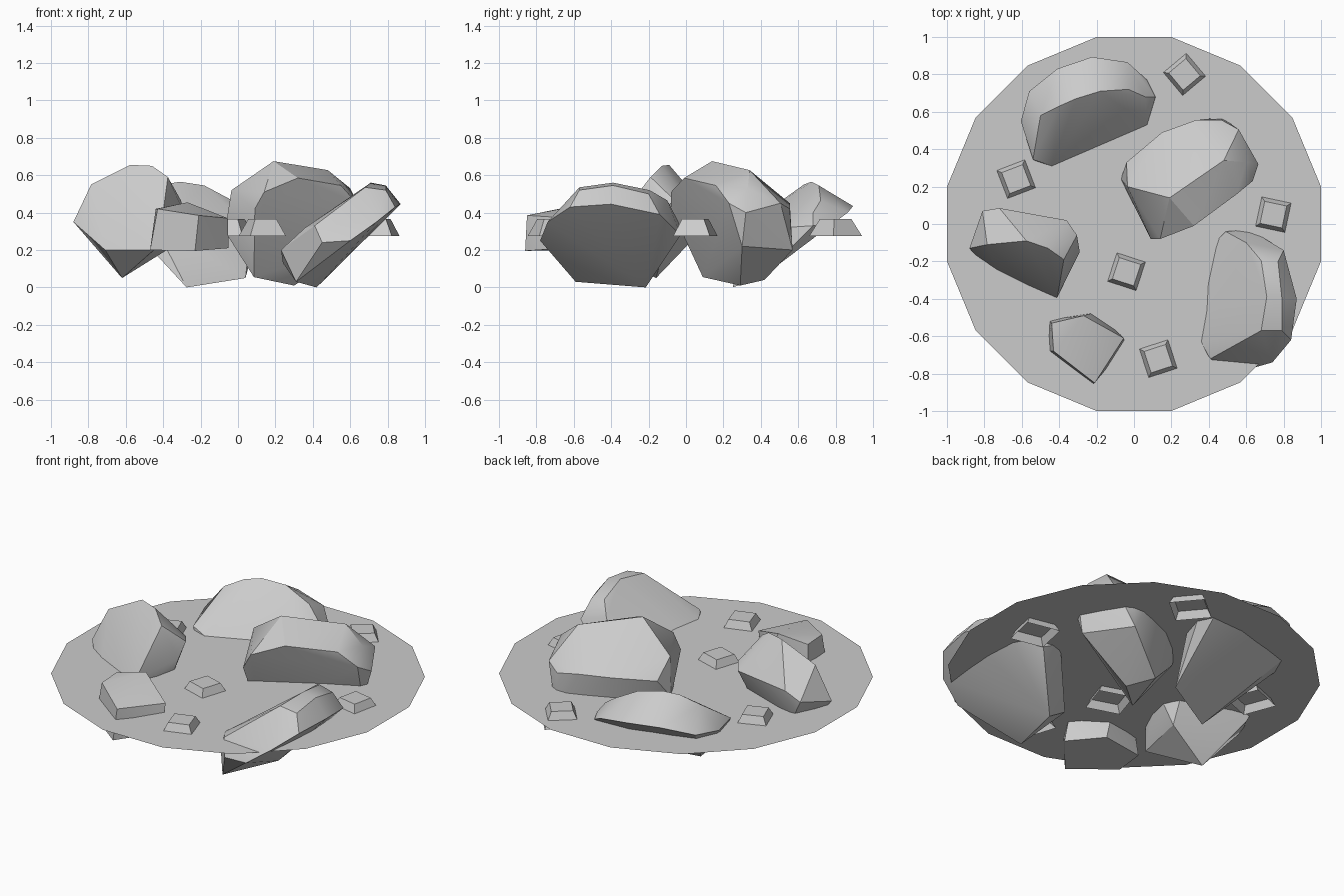
import bpy, bmesh, math


def finish(name, bm, smooth=False):
    mesh = bpy.data.meshes.new(name)
    bm.to_mesh(mesh)
    bm.free()
    ob = bpy.data.objects.new(name, mesh)
    bpy.context.collection.objects.link(ob)
    if smooth:
        bpy.ops.object.select_all(action='DESELECT')
        ob.select_set(True)
        bpy.context.view_layer.objects.active = ob
        bpy.ops.object.shade_smooth_by_angle(angle=math.radians(28))
    return ob


def boulder(name, corners):
    # faceted stone: convex hull of its corner points, near-flat facets merged
    bm = bmesh.new()
    for c in corners:
        bm.verts.new(c)
    res = bmesh.ops.convex_hull(bm, input=bm.verts)
    junk = {v for v in res["geom_interior"] + res["geom_unused"]
            if isinstance(v, bmesh.types.BMVert)}
    bmesh.ops.delete(bm, geom=list(junk), context='VERTS')
    bmesh.ops.dissolve_limit(bm, angle_limit=math.radians(6),
                             verts=bm.verts, edges=bm.edges)
    bmesh.ops.recalc_face_normals(bm, faces=bm.faces)
    return finish(name, bm, True)


# flat 16-sided disc that the stones poke through
bm = bmesh.new()
ring = [bm.verts.new((math.cos(a) / math.cos(math.pi / 16),
                      math.sin(a) / math.cos(math.pi / 16), 0.32))
        for a in (math.pi / 8 * (i + 0.5) for i in range(16))]
bm.faces.new(ring)
finish("disc", bm)

# small pebbles: square frustums without a bottom
for i, (x, y, deg) in enumerate([(0.13, -0.72, 18), (-0.04, -0.255, -18),
                                 (0.745, 0.05, -12), (-0.63, 0.24, 21),
                                 (0.27, 0.80, 40)]):
    bm = bmesh.new()
    loops = []
    for side, z in ((0.2, 0.275), (0.12, 0.365)):
        r = side / math.sqrt(2)
        loops.append([bm.verts.new((x + r * math.cos(a), y + r * math.sin(a), z))
                      for a in (math.radians(deg + 45 + 90 * k) for k in range(4))])
    low, top = loops
    for k in range(4):
        n = (k + 1) % 4
        bm.faces.new((low[k], low[n], top[n], top[k]))
    bm.faces.new(top)
    finish(f"pebble_{i + 1}", bm)

# small front stone
boulder("front_stone", [
    (-.43, -.68, .42), (-.44, -.53, .42), (-.27, -.49, .455), (-.055, -.61, .37),
    (-.21, -.85, .385), (-.47, -.68, .2), (-.23, -.86, .195), (-.05, -.65, .21),
    (-.2, -.47, .21), (-.46, -.51, .21)])

# left stone
boulder("left_stone", [
    (-.88, -.13, .35), (-.785, -.11, .55), (-.575, -.09, .655), (-.46, -.13, .65),
    (-.375, -.19, .59), (-.41, -.39, .33), (-.45, -.44, .2), (-.71, -.31, .2),
    (-.62, -.16, .05), (-.81, .07, .40), (-.72, .085, .45), (-.36, .02, .45),
    (-.305, -.06, .465), (-.29, -.15, .4), (-.38, -.12, .2), (-.75, .06, .28)])

# right tilted slab
boulder("right_slab", [
    (.60, -.78, .25), (.74, -.74, .35), (.84, -.62, .43), (.87, -.40, .445),
    (.80, -.14, .39), (.62, -.03, .28), (.42, -.215, 0), (.31, -.59, .03),
    (.68, -.57, .535), (.71, -.39, .56), (.68, -.195, .52), (.60, -.1, .465),
    (.49, -.04, .35), (.79, -.57, .52), (.79, -.39, .545), (.77, -.2, .5),
    (.23, -.5, .2), (.24, -.3, .13), (.36, -.63, .32), (.41, -.72, .33),
    (.45, -.77, .24)])

# centre stone, the tallest
boulder("centre_stone", [
    (.19, .14, .675), (.48, .34, .627), (.60, .33, .53), (-.035, .2, .52),
    (.09, -.08, .42), (.14, -.08, .51), (.32, -.01, .585), (.55, .16, .545),
    (.635, .23, .45), (.665, .32, .4), (.56, .505, .45), (.47, .555, .42),
    (.33, .555, .45), (.15, .49, .45), (-.04, .33, .42), (-.07, .24, .3),
    (.085, .09, .055), (.30, .29, .01), (.2, .42, .04), (.47, .57, .2),
    (.62, .3, .22)])

# back domed stone
boulder("back_stone", [
    (-.5, .58, .5), (-.4, .63, .55), (-.31, .67, .565), (-.18, .71, .545),
    (-.03, .72, .465), (.06, .68, .4), (-.56, .71, .38), (-.41, .83, .43),
    (-.225, .893, .435), (-.035, .865, .4), (.07, .77, .33), (.115, .68, .33),
    (.07, .53, .32), (-.44, .31, .32), (-.54, .345, .34), (-.605, .55, .36),
    (-.275, .25, .0), (.04, .4, .05), (-.46, .3, .2)])
